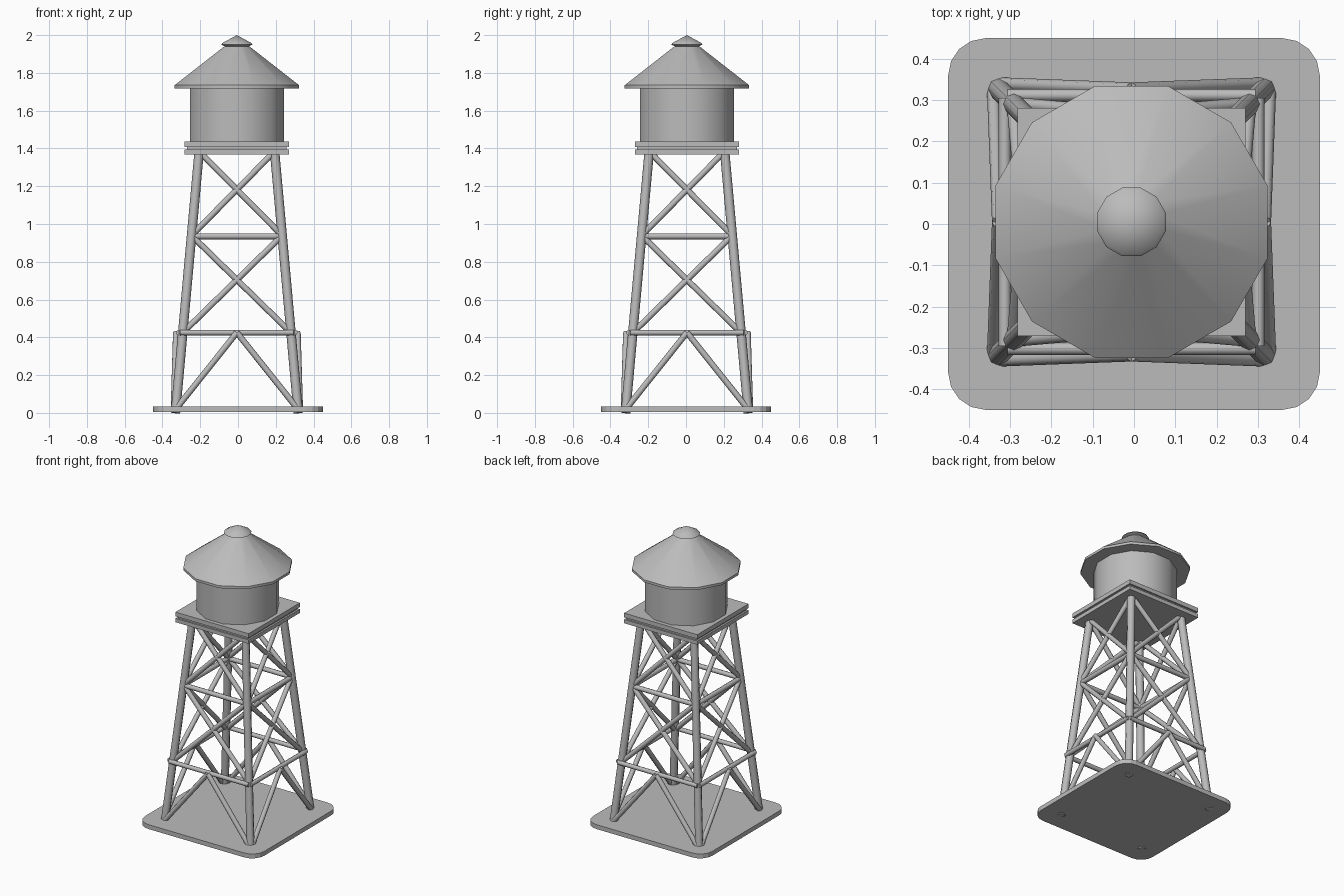
import bpy, bmesh, math
from mathutils import Vector, Matrix

if "Cube" in bpy.data.objects:
    bpy.data.objects.remove(bpy.data.objects["Cube"], do_unlink=True)

grey = bpy.data.materials.new("plain grey")
grey.use_nodes = True
COLOUR = (0.5, 0.5, 0.5, 1)
grey.diffuse_color = COLOUR
grey.node_tree.nodes["Principled BSDF"].inputs["Base Color"].default_value = COLOUR

CENTRE = Vector((-0.006, 0.005, 0))   # the tower sits slightly off the slab centre
LEG_TOP, LEG_FOOT, LEG_END = 1.38, 0.325, 0.2


def finish(name, bm, smooth=None):
    bmesh.ops.recalc_face_normals(bm, faces=bm.faces)
    mesh = bpy.data.meshes.new(name)
    bm.to_mesh(mesh)
    bm.free()
    mesh.materials.append(grey)
    obj = bpy.data.objects.new(name, mesh)
    bpy.context.collection.objects.link(obj)
    if smooth:
        bpy.ops.object.select_all(action="DESELECT")
        obj.select_set(True)
        bpy.context.view_layer.objects.active = obj
        bpy.ops.object.shade_smooth_by_angle(angle=math.radians(smooth))
    return obj


def lathe(name, profile, sides=12):
    """Stack rings of (radius, height), with flat sides facing the axes."""
    bm = bmesh.new()
    rings = []
    for r, z in profile:
        angles = [(i + 0.5) * math.tau / sides for i in range(sides)]
        rings.append([bm.verts.new(CENTRE + Vector((r * math.cos(a), r * math.sin(a), z)))
                      for a in angles])
    for low, high in zip(rings, rings[1:]):
        for i in range(sides):
            j = (i + 1) % sides
            bm.faces.new((low[i], low[j], high[j], high[i]))
    bm.faces.new(rings[0])
    bm.faces.new(rings[-1])
    bmesh.ops.remove_doubles(bm, verts=bm.verts, dist=0.0005)
    return finish(name, bm, 35)


def slab(name, half, z0, z1, centre, corner=0):
    bm = bmesh.new()
    size = Matrix.Diagonal((2 * half, 2 * half, z1 - z0, 1))
    place = Matrix.Translation(centre + Vector((0, 0, (z0 + z1) / 2)))
    bmesh.ops.create_cube(bm, size=1, matrix=place @ size)
    if corner:
        upright = [e for e in bm.edges
                   if abs(e.verts[0].co.z - e.verts[1].co.z) > 0.001]
        bmesh.ops.bevel(bm, geom=upright, offset=corner, segments=4,
                        profile=0.5, affect="EDGES")
    return finish(name, bm)


def bar(name, start, end, radius, sides=8):
    a, b = Vector(start), Vector(end)
    bm = bmesh.new()
    aim = (b - a).to_track_quat("Z", "Y").to_matrix().to_4x4()
    bmesh.ops.create_cone(bm, cap_ends=True, segments=sides, radius1=radius,
                          radius2=radius, depth=(b - a).length,
                          matrix=Matrix.Translation((a + b) / 2) @ aim)
    return finish(name, bm, 50)


def leg_at(z):
    return LEG_FOOT + (LEG_END - LEG_FOOT) * z / LEG_TOP


# Ground slab
slab("base_slab", 0.45, 0.004, 0.034, Vector((0, 0, 0)), corner=0.09)

# Four sides of the trestle: one leg plus bracing, turned a quarter each time
for side, word in enumerate(("front", "left", "back", "right")):
    turn = Matrix.Translation(CENTRE) @ Matrix.Rotation(side * math.pi / 2, 4, "Z")

    def side_bar(part, start, end, radius):
        """Points are (across, outward, height) on this side."""
        ends = [turn @ Vector((x, -out, z)) for x, out, z in (start, end)]
        bar(word + "_" + part, ends[0], ends[1], radius)

    side_bar("leg", (LEG_FOOT, LEG_FOOT, 0), (LEG_END, LEG_END, LEG_TOP), 0.025)
    side_bar("lower_rail", (-0.3, 0.307, 0.425), (0.3, 0.307, 0.425), 0.015)
    side_bar("middle_rail", (-0.235, 0.24, 0.935), (0.235, 0.24, 0.935), 0.016)
    for sign, hand in ((1, "a"), (-1, "b")):
        side_bar("foot_brace_" + hand, (sign * 0.315, 0.334, 0.03),
                 (0, 0.322, 0.425), 0.016)
        for part, low, high in (("lower_cross_", 0.435, 0.93),
                                ("upper_cross_", 0.95, 1.375)):
            side_bar(part + hand, (-sign * (leg_at(low) - 0.01), leg_at(low), low),
                     (sign * (leg_at(high) - 0.01), leg_at(high), high), 0.016)

# Square deck: two plates with a recessed layer between
slab("deck_lower_plate", 0.276, 1.368, 1.394, CENTRE)
slab("deck_core", 0.264, 1.394, 1.408, CENTRE)
slab("deck_upper_plate", 0.276, 1.408, 1.437, CENTRE)

# Tank, roof and cap
lathe("tank", [(0.258, 1.437), (0.258, 1.73)])
lathe("roof", [(0.341, 1.718), (0.341, 1.735), (0.068, 1.941)])
lathe("roof_cap", [(0.055, 1.936), (0.086, 1.95), (0.08, 1.958), (0.0, 2.0)])
